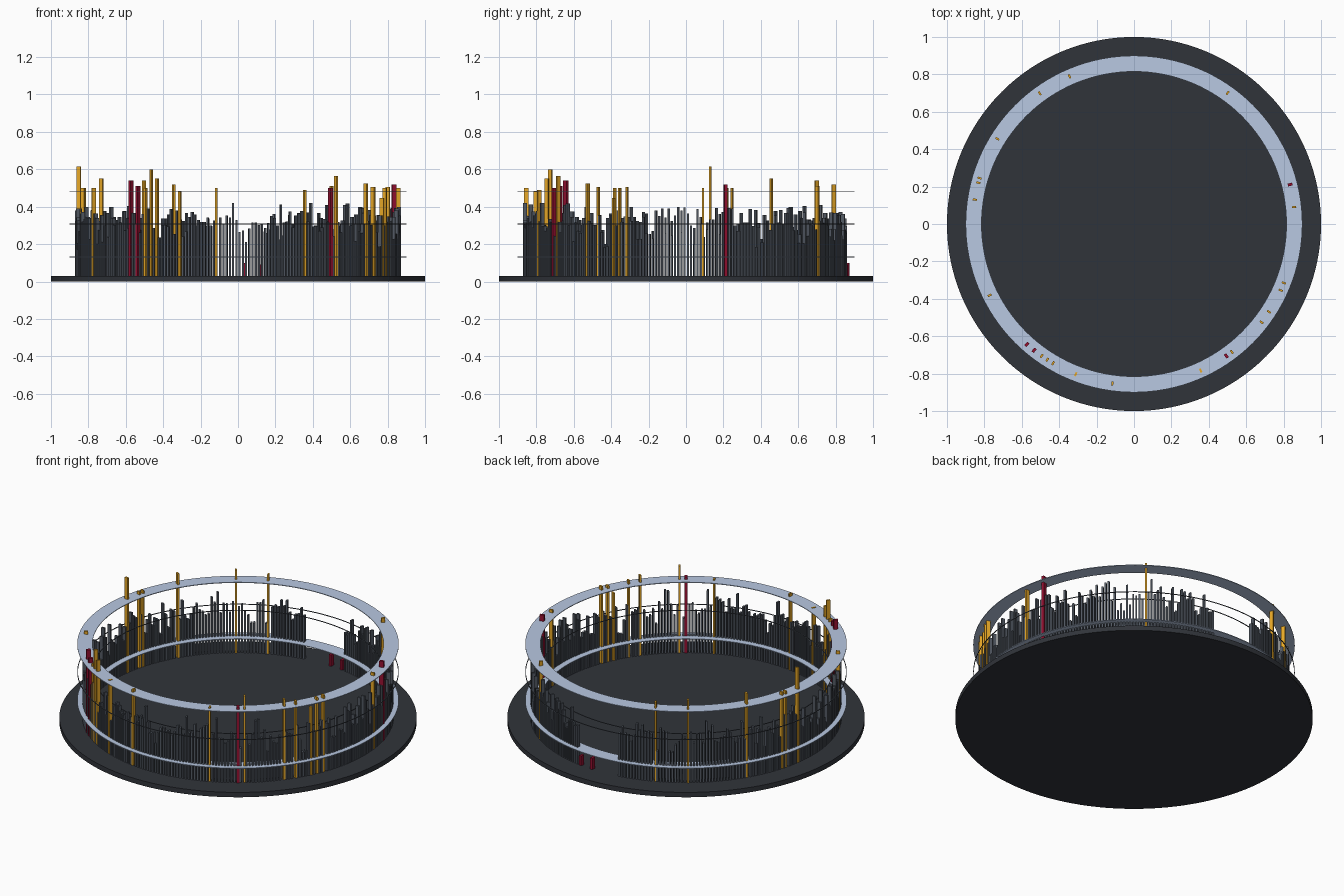
import bpy, bmesh, math, random
from mathutils import Matrix, Vector

if "Cube" in bpy.data.objects:
    bpy.data.objects.remove(bpy.data.objects["Cube"])

random.seed(7)
R = 0.861          # radius of the bar circle
FLOOR = 0.03       # top of the base disc


def material(name, rgb):
    m = bpy.data.materials.new(name)
    m.diffuse_color = (*rgb, 1)
    m.use_nodes = True
    m.node_tree.nodes["Principled BSDF"].inputs["Base Color"].default_value = m.diffuse_color
    return m


def finish(name, bm, mat):
    me = bpy.data.meshes.new(name)
    bm.to_mesh(me)
    bm.free()
    me.materials.append(mat)
    ob = bpy.data.objects.new(name, me)
    bpy.context.collection.objects.link(ob)
    return ob


def ring(name, r0, r1, z0, z1, mat, n=128):
    """Flat annulus with a rectangular section."""
    bm = bmesh.new()
    loops = []
    for i in range(n):
        a = 2 * math.pi * i / n
        loops.append([bm.verts.new((r * math.cos(a), r * math.sin(a), z))
                      for r, z in ((r0, z0), (r1, z0), (r1, z1), (r0, z1))])
    for i in range(n):
        p, q = loops[i], loops[(i + 1) % n]
        for k in range(4):
            bm.faces.new((p[k], q[k], q[(k + 1) % 4], p[(k + 1) % 4]))
    bmesh.ops.recalc_face_normals(bm, faces=bm.faces)
    return finish(name, bm, mat)


def bars(name, items, width, depth, mat):
    """Upright bars; items are (angle in degrees, top height)."""
    bm = bmesh.new()
    for deg, top in items:
        a = math.radians(deg)
        h = top - FLOOR
        m = (Matrix.Rotation(a, 4, 'Z')
             @ Matrix.Translation(Vector((R, 0, FLOOR + h / 2)))
             @ Matrix.Diagonal((depth, width, h, 1)))
        bmesh.ops.create_cube(bm, size=1, matrix=m)
    return finish(name, bm, mat)


dark = material("dark", (0.03, 0.034, 0.042))
slate = material("slate", (0.085, 0.1, 0.125))
pale = material("pale", (0.48, 0.58, 0.76))
gold = material("gold", (0.8, 0.39, 0.02))
crimson = material("crimson", (0.3, 0.005, 0.03))

# Base disc
bm = bmesh.new()
bmesh.ops.create_cone(bm, cap_ends=True, segments=128, radius1=1, radius2=1, depth=FLOOR,
                      matrix=Matrix.Translation((0, 0, FLOOR / 2)))
finish("base_disc", bm, dark)

# Level rings: two flat bands and a thin outlined one between them
ring("lower_ring", 0.815, 0.90, 0.129, 0.133, pale)
ring("upper_ring", 0.815, 0.90, 0.478, 0.482, pale)
for label, r in (("inner", 0.817), ("outer", 0.898)):
    ring("middle_wire_" + label, r - 0.002, r + 0.002, 0.306, 0.310, slate)

# Tall highlighted bars: x, y, top
tall = [(.50, .70, .51), (-.345, .79, .52), (-.505, .70, .54), (-.73, .455, .55),
        (-.825, .245, .50), (-.83, .22, .50), (-.85, .13, .615), (-.77, -.38, .50),
        (-.49, -.70, .50), (-.46, -.72, .60), (-.43, -.74, .55), (-.31, -.80, .485),
        (-.115, -.85, .50), (.355, -.78, .49), (.52, -.68, .565), (.675, -.52, .525),
        (.715, -.465, .505), (.785, -.355, .50), (.80, -.315, .505), (.85, .09, .50)]
red = [(-.57, -.64, .54), (-.53, -.67, .51), (.49, -.70, .50), (.83, .21, .52),
       (.036, .86, .10), (.115, .85, .09)]


def polar(points):
    return [(math.degrees(math.atan2(y, x)), z) for x, y, z in points]


gold_items, red_items = polar(tall), polar(red)
special = [d % 360 for d, _ in gold_items + red_items]

# Ordinary bars go all round except a gap at the back (81 to 99 degrees)
plain, N = [], 300
for i in range(N):
    deg = (99.5 + 341 * i / (N - 1)) % 360
    if min(abs(deg - s) for s in special) < 0.6:
        continue
    top = min(0.47, max(0.17, random.gauss(0.31, 0.055)))
    if 270 < deg < 278:          # lower stretch at the front
        top -= 0.07
    if top > 0.42 and random.random() < 0.4:
        gold_items.append((deg, top))
    else:
        plain.append((deg, top))

bars("grey_bars", plain, 0.0105, 0.021, slate)
bars("gold_bars", gold_items, 0.0105, 0.022, gold)
bars("red_bars", red_items, 0.015, 0.025, crimson)
